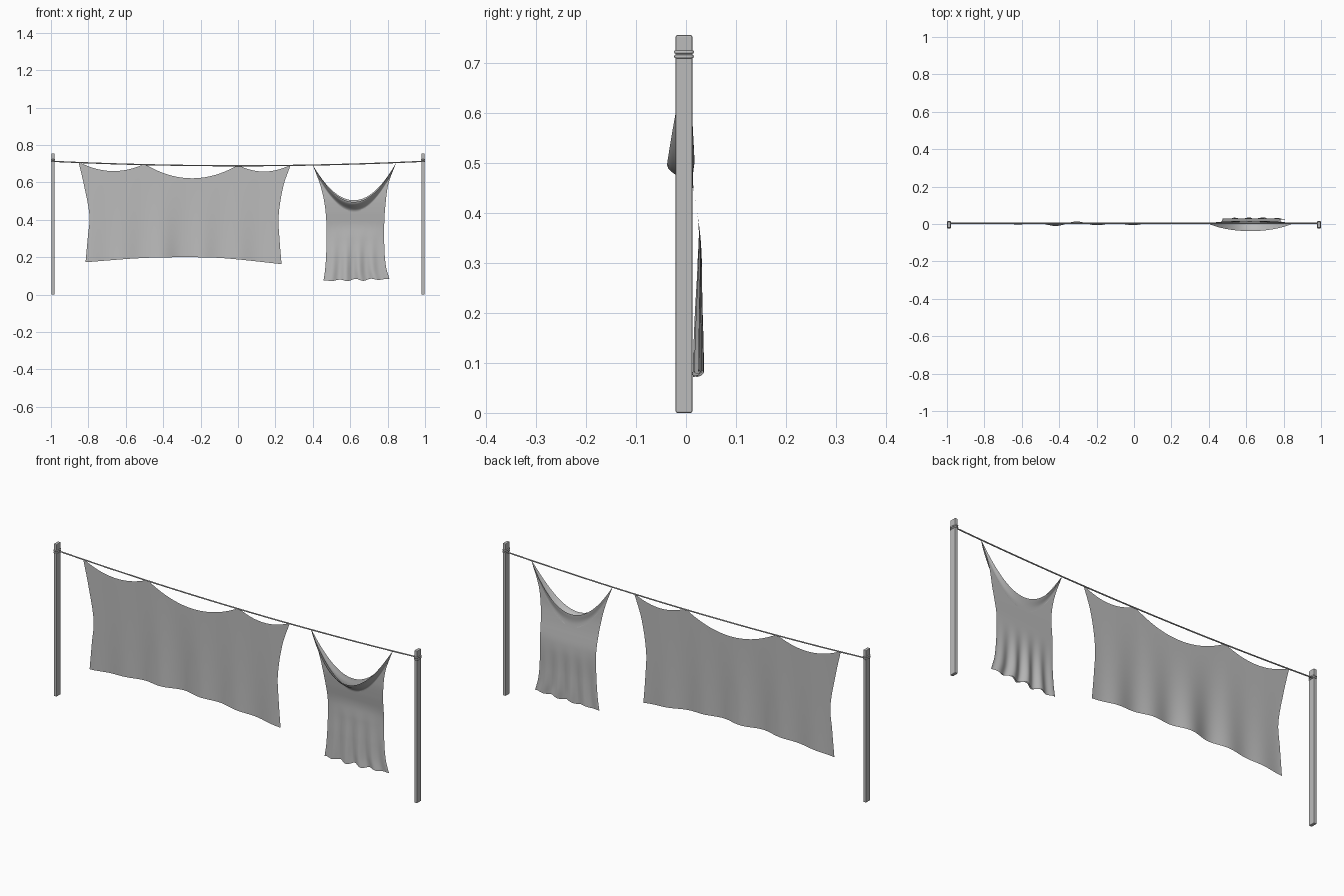
import bpy
import bmesh
from math import sin, cos, pi

if "Cube" in bpy.data.objects:
    bpy.data.objects.remove(bpy.data.objects["Cube"])

grey = bpy.data.materials.new("plain grey")
grey.use_nodes = True
COLOUR = (0.5, 0.5, 0.5, 1)
grey.diffuse_color = COLOUR
grey.node_tree.nodes["Principled BSDF"].inputs["Base Color"].default_value = COLOUR


def lerp(a, b, t):
    return a + (b - a) * t


def smooth(t):
    t = max(0, min(1, t))
    return t * t * (3 - 2 * t)


def profile(points, t):
    """Smooth curve through (position, value) points."""
    n = len(points)
    i = 0
    while i < n - 2 and t > points[i + 1][0]:
        i += 1

    def slope(k):
        a, b = points[max(k - 1, 0)], points[min(k + 1, n - 1)]
        return (b[1] - a[1]) / (b[0] - a[0])

    (p, a), (q, b) = points[i], points[i + 1]
    w, s = q - p, (t - p) / (q - p)
    return (lerp(a, b, s * s * (3 - 2 * s))
            + w * s * (1 - s) * ((1 - s) * slope(i) - s * slope(i + 1)))


def finish(name, bm):
    mesh = bpy.data.meshes.new(name)
    bm.to_mesh(mesh)
    bm.free()
    mesh.materials.append(grey)
    obj = bpy.data.objects.new(name, mesh)
    bpy.context.collection.objects.link(obj)
    return obj


def cloth(name, sheets, cols, rows):
    """One grid per surface function of (u across, t down)."""
    bm = bmesh.new()
    for surface in sheets:
        grid = [[bm.verts.new(surface(c / cols, r / rows)) for c in range(cols + 1)]
                for r in range(rows + 1)]
        for r in range(rows):
            for c in range(cols):
                bm.faces.new((grid[r][c], grid[r + 1][c],
                              grid[r + 1][c + 1], grid[r][c + 1])).smooth = True
    bmesh.ops.remove_doubles(bm, verts=bm.verts, dist=0.0002)
    return finish(name, bm)


def tube(name, points, radius, cyclic=False):
    curve = bpy.data.curves.new(name, "CURVE")
    curve.dimensions = "3D"
    curve.bevel_depth = radius
    curve.bevel_resolution = 2
    curve.use_fill_caps = True
    spline = curve.splines.new("POLY")
    spline.points.add(len(points) - 1)
    for point, co in zip(spline.points, points):
        point.co = (*co, 1)
    spline.use_cyclic_u = cyclic
    curve.materials.append(grey)
    obj = bpy.data.objects.new(name, curve)
    bpy.context.collection.objects.link(obj)


# Posts with two rope windings each
POST_Y = -0.004
for side, x in (("left", 0.989), ("right", -0.989)):
    bm = bmesh.new()
    bmesh.ops.create_cube(bm, size=1)
    for v in bm.verts:
        v.co = (x + v.co.x * 0.016, POST_Y + v.co.y * 0.033, (v.co.z + 0.5) * 0.755)
    bmesh.ops.bevel(bm, geom=bm.edges[:], offset=0.003, segments=2,
                    profile=0.5, affect="EDGES")
    finish(side + "_post", bm)
    for n, z in enumerate((0.712, 0.721)):
        ring = []
        for k in range(32):
            a = 2 * pi * k / 32
            cx, cy = cos(a), sin(a)
            ring.append((x + 0.0075 * abs(cx) ** 0.4 * (1 if cx > 0 else -1),
                         POST_Y + 0.016 * abs(cy) ** 0.4 * (1 if cy > 0 else -1), z))
        tube(f"{side}_post_winding_{n + 1}", ring, 0.0038, True)


# Sagging line
LINE_Y = 0.004


def line_z(x):
    return 0.689 + 0.024 * x * x


xs = [lerp(-0.985, 0.985, k / 40) for k in range(41)]
tube("washing_line", [(x, LINE_Y, line_z(x)) for x in xs], 0.0032)

# Hanging sheet, pinned at four places
PINS = (-0.853, -0.5, 0.0, 0.282)
DIPS = (0.044, 0.074, 0.036)
SHEET_LEFT = ((0, -0.853), (0.22, -0.825), (0.54, -0.794), (0.75, -0.803), (1, -0.815))
SHEET_RIGHT = ((0, 0.282), (0.22, 0.242), (0.52, 0.217), (0.75, 0.222), (1, 0.233))
SHEET_HEM = ((0, 0.173), (0.28, 0.195), (0.5, 0.2), (0.7, 0.195), (1, 0.163))


def sheet_top(x):
    for a, b, dip in zip(PINS, PINS[1:], DIPS):
        if x <= b + 1e-6:
            s = (x - a) / (b - a)
            return lerp(line_z(a), line_z(b), s) + 0.004 - dip * 4 * s * (1 - s)


def sheet(u, t):
    x = lerp(profile(SHEET_LEFT, t), profile(SHEET_RIGHT, t), u)
    z = lerp(sheet_top(lerp(PINS[0], PINS[-1], u)), profile(SHEET_HEM, u), t)
    wave = 0.009 * cos(2 * pi * (x + 0.1) / 0.21) + 0.004 * sin(x * 17)
    y = LINE_Y - 0.003 * t + wave * t ** 1.6 * sin(pi * u) ** 0.7
    return x, y, z


cloth("hanging_sheet", [sheet], 110, 44)

# Sleeveless shirt: front and back layers, drooping neck, open armholes
SHIRT_LEFT = ((0, 0.398), (0.18, 0.44), (0.34, 0.463), (0.52, 0.473),
              (0.75, 0.472), (0.9, 0.466), (1, 0.457))
SHIRT_RIGHT = ((0, 0.847), (0.18, 0.805), (0.34, 0.79), (0.52, 0.782),
               (0.75, 0.783), (0.9, 0.792), (1, 0.81))
BODY_DEPTH = ((0.07, 0.026), (0.2, 0.027), (0.35, 0.028), (0.45, 0.015),
              (0.52, 0.008), (0.72, 0.004))


def shirt(u, t, front):
    arch = 4 * u * (1 - u)
    top = lerp(0.697, 0.708, u) - (0.207 if front else 0.198) * arch
    hem = 0.074 + 0.009 * u + 0.006 * sin(pi * u) * cos(u * 26)
    z = lerp(top, hem, t)
    x = lerp(profile(SHIRT_LEFT, t), profile(SHIRT_RIGHT, t), u)
    low = smooth((0.36 - z) / 0.3)
    body = profile(BODY_DEPTH, z) + low * 0.008 * sin(pi * u) ** 0.5 * cos(u * 28)
    neck = LINE_Y + (-0.042 if front else 0.013) * arch ** 0.8
    gap = (-0.005 if front else 0.002) * arch * smooth((0.4 - z) / 0.1)
    y = lerp(neck, body + gap, smooth((top - z) / 0.05))
    return x, y, z


cloth("hanging_shirt", [lambda u, t: shirt(u, t, True),
                        lambda u, t: shirt(u, t, False)], 60, 60)
